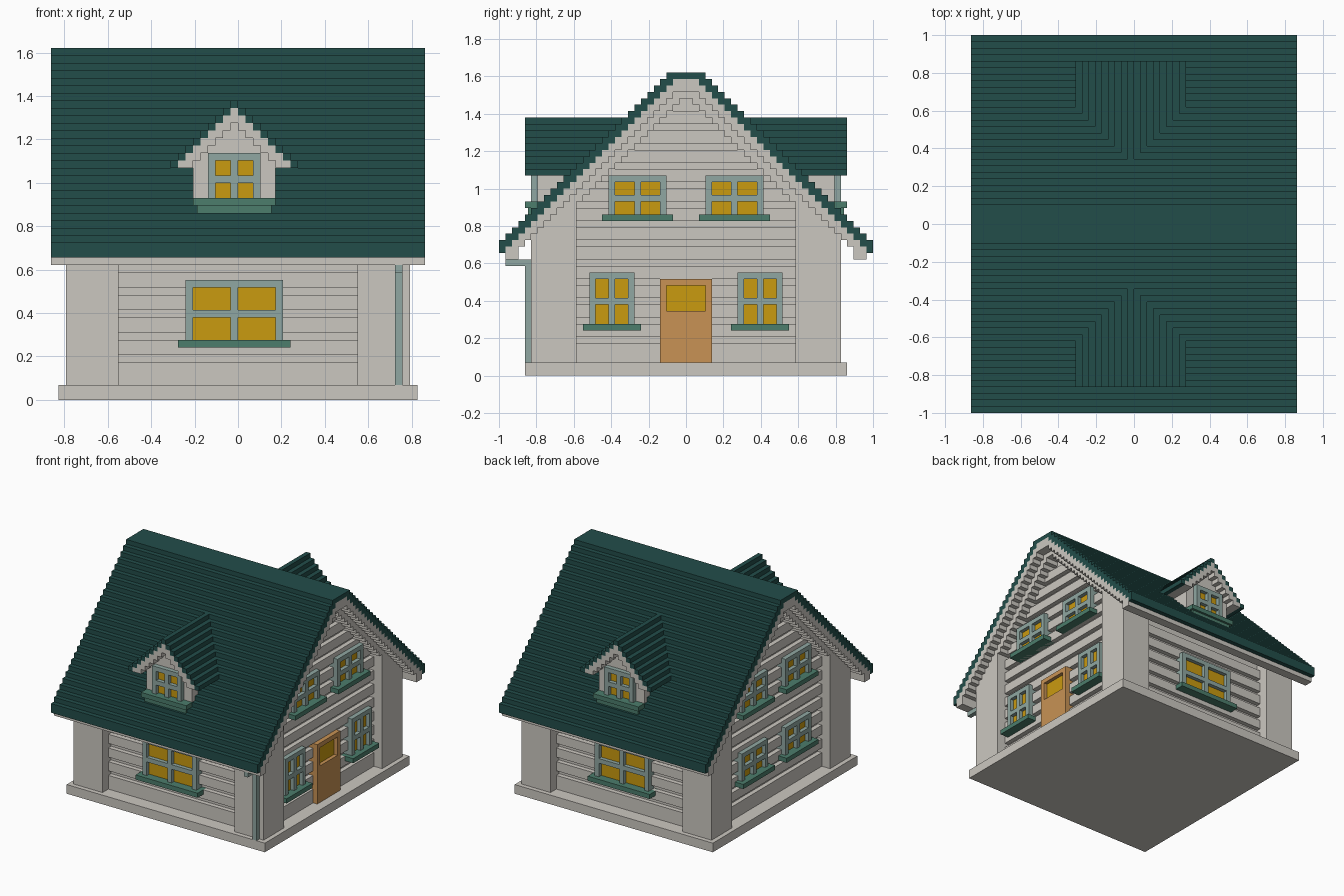
import bpy, bmesh

if "Cube" in bpy.data.objects:
    bpy.data.objects.remove(bpy.data.objects["Cube"])

V = 1 / 29  # one block of the stepped house


def material(name, rgb):
    m = bpy.data.materials.new(name)
    m.diffuse_color = (*rgb, 1)
    m.use_nodes = True
    m.node_tree.nodes["Principled BSDF"].inputs["Base Color"].default_value = m.diffuse_color
    return m


ROOF = material("dark green roof", (0.016, 0.075, 0.068))
WALL = material("warm white", (0.60, 0.575, 0.53))
TRIM = material("pale grey green", (0.28, 0.39, 0.36))
SILL = material("mid green", (0.072, 0.205, 0.15))
GLASS = material("gold glass", (0.59, 0.325, 0.005))
DOOR = material("tan wood", (0.58, 0.29, 0.09))


def finish(name, bm, mat):
    bmesh.ops.recalc_face_normals(bm, faces=bm.faces)
    bmesh.ops.scale(bm, vec=(V, V, V), verts=bm.verts)
    me = bpy.data.meshes.new(name)
    bm.to_mesh(me)
    bm.free()
    me.materials.append(mat)
    ob = bpy.data.objects.new(name, me)
    bpy.context.collection.objects.link(ob)
    return ob


def boxes(name, mat, items):
    """Join boxes given as (x0, x1, y0, y1, z0, z1) in blocks."""
    bm = bmesh.new()
    for x0, x1, y0, y1, z0, z1 in items:
        vs = bmesh.ops.create_cube(bm, size=1)["verts"]
        for v in vs:
            v.co.x = (x0 + x1) / 2 + v.co.x * (x1 - x0)
            v.co.y = (y0 + y1) / 2 + v.co.y * (y1 - y0)
            v.co.z = (z0 + z1) / 2 + v.co.z * (z1 - z0)
    return finish(name, bm, mat)


def stair(name, mat, cols, top, bot, place, a, b):
    """Extrude a stepped profile (one column per block) from a to b."""
    pts = []
    for c in cols:
        pts += [(c, top(c)), (c + 1, top(c))]
    for c in reversed(cols):
        pts += [(c + 1, bot(c)), (c, bot(c))]
    clean = [p for i, p in enumerate(pts) if p != pts[i - 1]]
    bm = bmesh.new()
    face = bm.faces.new([bm.verts.new(place(u, a, z)) for u, z in clean])
    ext = bmesh.ops.extrude_face_region(bm, geom=[face])["geom"]
    move = [p - q for p, q in zip(place(0, b, 0), place(0, a, 0))]
    bmesh.ops.translate(bm, vec=move, verts=[g for g in ext if isinstance(g, bmesh.types.BMVert)])
    return finish(name, bm, mat)


def along_x(u, t, z):
    return (t, u, z)


def along_y(u, t, z):
    return (u, t, z)


def dist(c):
    """Column number counted outward from the ridge."""
    return c if c >= 0 else -1 - c


# main roof, white layer below it and the inner gable edge
cols = list(range(-29, 29))
stair("roof", ROOF, cols, lambda c: min(47, 49 - dist(c)),
      lambda c: min(46, 47 - dist(c)), along_x, -25, 25)
stair("roof_underside", WALL, cols[1:-1], lambda c: min(46, 47 - dist(c)),
      lambda c: 18 if dist(c) >= 26 else min(44, 45 - dist(c)), along_x, -25, 25)
for tag, s in (("left", -1), ("right", 1)):
    stair("gable_edge_" + tag, WALL, list(range(-17, 17)), lambda c: min(45, 46 - dist(c)),
          lambda c: 43 - dist(c), along_x, 20 * s, 23 * s)

# base, wall core and corner posts
boxes("base", WALL, [(-24, 24, -25, 25, 0, 2)])
stair("wall_core", WALL, list(range(-21, 21)), lambda c: min(45, 46 - dist(c)),
      lambda c: 2, along_x, -20, 20)
for sx in (-1, 1):
    for y in (-24, 17):
        stair("corner_post", WALL, list(range(y, y + 7)), lambda c: 46 - dist(c),
              lambda c: 2, along_x, 16 * sx, 23 * sx)


def on_side(side, u0, u1, w0, w1, z0, z1):
    """Turn a box in wall coordinates into a world box."""
    if side in ("front", "left"):
        w0, w1 = -w1, -w0
    if side in ("front", "back"):
        return (u0, u1, w0, w1, z0, z1)
    return (w0, w1, u0, u1, z0, z1)


# siding boards, one block of gap between them
for side in ("front", "back", "left", "right"):
    gable = side in ("left", "right")
    boards = []
    for z in range(3, 42 if gable else 21, 3):
        z0 = 2 if z == 3 else z
        half = min(17, 47 - (z + 2)) if gable else 16
        w = 20 if gable else 21
        boards.append(on_side(side, -half, half, w - 0.5, w + 1, z0, z + 2))
    boxes("siding_" + side, WALL, boards)


def window(name, side, u0, u1, z0, z1, w, sill=True):
    """w is the wall face; the frame stands one block proud of it."""
    um, zm = (u0 + u1) / 2, (z0 + z1) / 2
    bars = [(u0, u0 + 1, z0, z1), (u1 - 1, u1, z0, z1), (u0 + 1, u1 - 1, z1 - 1, z1),
            (um - .5, um + .5, z0, z1 - 1),
            (u0 + 1, um - .5, zm - 1, zm), (um + .5, u1 - 1, zm - 1, zm)]
    boxes(name + "_frame", TRIM, [on_side(side, a, b, w - 1, w + 1, c, d) for a, b, c, d in bars])
    boxes(name + "_glass", GLASS, [on_side(side, u0 + .5, u1 - .5, w - .8, w + .15, z0, z1 - .5)])
    if sill:
        boxes(name + "_sill", SILL, [on_side(side, u0 - 1, u1 + 1, w - 1, w + 2, z0 - 1, z0)])


# windows on all four walls
for side in ("front", "back"):
    window(side + "_window", side, -7, 6, 8, 16, 22)
for u in (-12, 3):
    window("right_upper_window", "right", u, u + 9, 25, 31, 21)
    window("left_upper_window", "left", u, u + 9, 25, 31, 21)
    window("left_lower_window", "left", u, u + 9, 10, 16, 21)
for u in (-15, 8):
    window("right_lower_window", "right", u, u + 7, 8, 16, 21)

# door with a recessed pane
boxes("door", DOOR, [(20, 22, -4, 4, 2, 10), (20, 22, -4, 4, 14, 15),
                     (20, 22, -4, -3, 10, 14), (20, 22, 3, 4, 10, 14)])
boxes("door_glass", GLASS, [(20, 21.2, -3, 3, 10, 14)])


def off(c):
    """Column distance from the dormer centre column."""
    return abs(c + 1)


# dormers, front and back
for side, s in (("front", -1), ("back", 1)):
    name = side + "_dormer"
    stair(name + "_roof", ROOF, list(range(-9, 8)), lambda c: 40 - off(c),
          lambda c: 39 - off(c), along_y, 9 * s, 25 * s)
    stair(name + "_gable_trim", WALL, list(range(-8, 7)), lambda c: 39 - off(c),
          lambda c: max(31, 37 - off(c)), along_y, 10 * s, 25 * s)
    stair(name + "_body", WALL, list(range(-6, 5)), lambda c: 38 - off(c),
          lambda c: 24, along_y, 11 * s, 23 * s)
    window(name + "_window", side, -4, 3, 27, 33, 23, sill=False)
    boxes(name + "_planter", SILL, [on_side(side, -6, 5, 22, 25, 26, 27),
                                    on_side(side, -5.5, 4.5, 22, 24.5, 25, 26)])

# drain pipe at the front right corner
boxes("drain_pipe", TRIM, [(21, 22, -25, -24, 2, 17), (21, 22, -28, -24, 17, 18),
                           (21, 22, -28, -27, 18, 19)])
